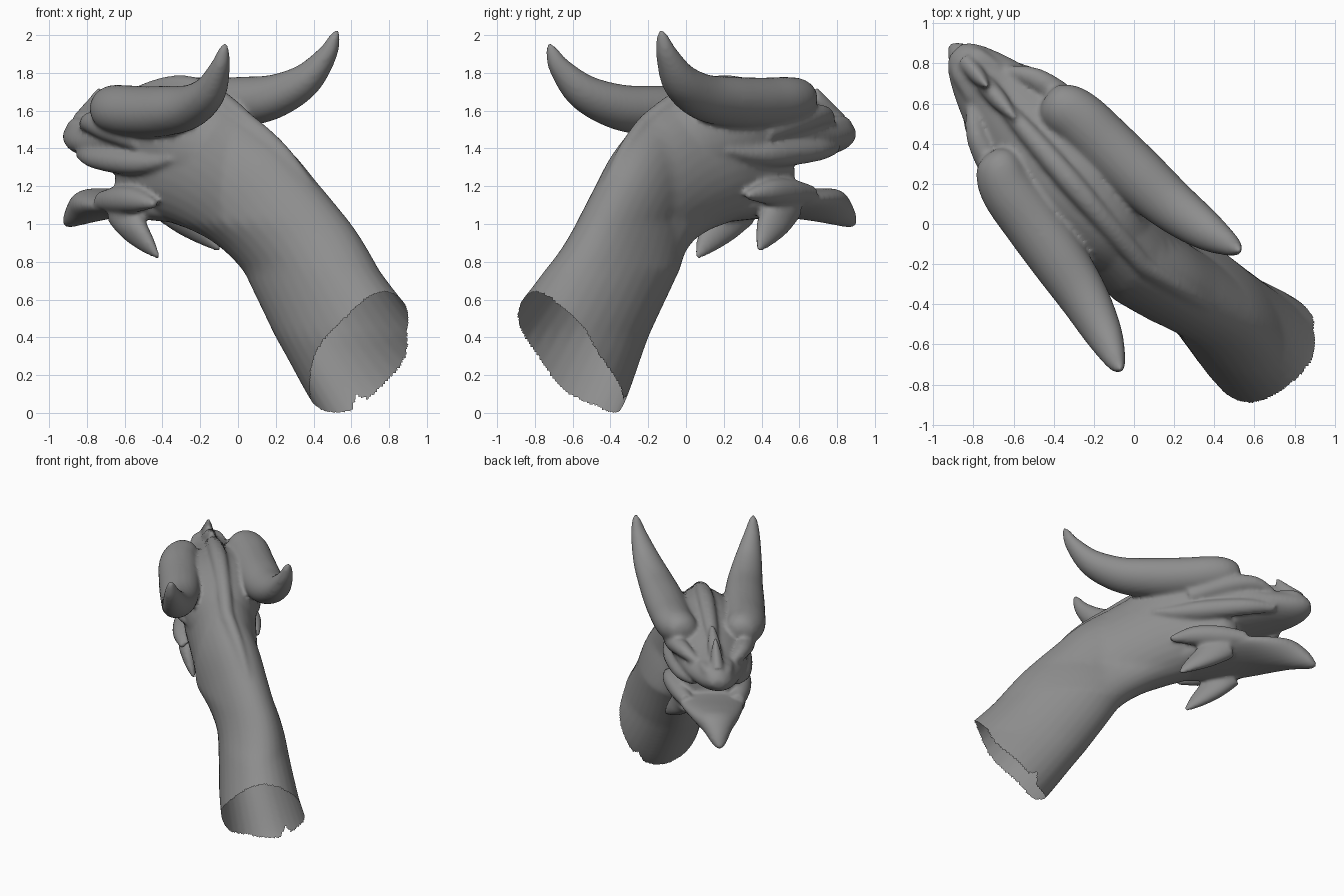
import bpy, bmesh, math
from mathutils import Vector

if "Cube" in bpy.data.objects:
    bpy.data.objects.remove(bpy.data.objects["Cube"])

R2 = math.sqrt(2)


def clamp(x):
    return min(max(x, 0), 1)


def place(u, w, z, rigid=False):
    """Local frame (u toward the snout, w sideways, z up) to world, with the slight twist of head and neck.
    rigid keeps the head's own axis behind the skull, for the horns."""
    head = -0.10 + 0.067 * u
    if rigid:
        mid, roll = head - 0.012, 0.085
    else:
        mid = max(head, -0.16 - 0.233 * u)
        low = clamp((1.0 - z) / 0.25)
        mid = mid * (1 - low) + low * 0.055 * clamp(1 - z / 0.4)
        roll = 0.085 * clamp((u + 0.5) / 0.5)
    v = mid + w
    return Vector(((-u + v) / R2, (u + v) / R2, z + roll * w))


def spline(rows, n=6):
    """Catmull-Rom interpolation of rows of numbers."""
    pts = [rows[0]] + list(rows) + [rows[-1]]
    out = []
    for i in range(1, len(pts) - 2):
        for k in range(n):
            t = k / n
            out.append([0.5 * (2 * b + (c - a) * t + (2 * a - 5 * b + 4 * c - d) * t * t
                               + (3 * b - a - 3 * c + d) * t ** 3)
                        for a, b, c, d in zip(*pts[i - 1:i + 3])])
    return out + [list(rows[-1])]


def skin(name, rings):
    """Closed skin over a list of equal rings."""
    bm = bmesh.new()
    vs = [[bm.verts.new(p) for p in r] for r in rings]
    n = len(vs[0])
    for a, b in zip(vs, vs[1:]):
        for i in range(n):
            j = (i + 1) % n
            bm.faces.new((a[i], a[j], b[j], b[i]))
    bm.faces.new(vs[0])
    bm.faces.new(vs[-1])
    bmesh.ops.recalc_face_normals(bm, faces=bm.faces)
    me = bpy.data.meshes.new(name)
    bm.to_mesh(me)
    bm.free()
    ob = bpy.data.objects.new(name, me)
    bpy.context.collection.objects.link(ob)
    parts.append(ob)


def loft(name, rows, n=32):
    """Rows: top u, top z, bottom u, bottom z, half width, taper toward the top."""
    rings = []
    for ut, zt, ub, zb, w, egg in spline(rows):
        ring = []
        for i in range(n):
            a = 2 * math.pi * i / n
            c, s = math.cos(a), math.sin(a)
            ring.append(place((ut + ub) / 2 + c * (ut - ub) / 2, max(w, 0.005) * s * (1 - egg * c),
                              (zt + zb) / 2 + c * (zt - zb) / 2))
        rings.append(ring)
    skin(name, rings)


def tube(name, rows, side=1, flat=1.0, n=20, rigid=False):
    """Rows: u, w, z, radius; flat scales the tube sideways."""
    rows = spline(rows)
    rings = []
    for i, (u, w, z, r) in enumerate(rows):
        a, b = rows[max(i - 1, 0)], rows[min(i + 1, len(rows) - 1)]
        t = (Vector(b[:3]) - Vector(a[:3])).normalized()
        n2 = t.cross(Vector((0, 1, 0))).normalized()
        n1 = n2.cross(t)
        ring = []
        for k in range(n):
            g = 2 * math.pi * k / n
            p = Vector((u, w, z)) + max(r, 0.004) * (n1 * math.cos(g) * flat + n2 * math.sin(g))
            ring.append(place(p.x, p.y * side, p.z, rigid))
        rings.append(ring)
    skin(name, rings)


parts = []
# Neck, running up into the throat
loft("neck", [
    (-1.24, .54, -.74, -.09, .30, 0), (-1.12, .63, -.62, 0, .285, 0), (-.94, .81, -.41, .3, .25, 0),
    (-.75, 1.03, -.22, .57, .225, 0), (-.57, 1.22, -.08, .77, .22, 0), (-.38, 1.41, .05, .88, .225, 0),
    (-.12, 1.58, .2, .95, .235, .1), (.12, 1.66, .38, 1.0, .25, .1), (.45, 1.6, .55, 1.05, .24, 0),
    (.64, 1.45, .68, 1.08, .20, 0), (.72, 1.38, .74, 1.12, .13, 0)])
# Skull and upper jaw
loft("skull", [
    (-.15, 1.54, -.1, 1.2, .15, .1), (.05, 1.67, .05, 1.12, .23, .05), (.3, 1.72, .3, 1.16, .28, 0),
    (.55, 1.70, .55, 1.27, .28, .05), (.75, 1.65, .75, 1.31, .25, .2), (.95, 1.59, .95, 1.34, .20, .25),
    (1.1, 1.57, 1.1, 1.36, .145, .2), (1.2, 1.54, 1.19, 1.39, .095, .1), (1.245, 1.49, 1.24, 1.43, .045, 0)])
# Lower jaw
loft("jaw", [
    (.35, 1.18, .35, 1.0, .17, 0), (.6, 1.18, .6, 1.02, .23, 0), (.8, 1.17, .8, 1.03, .225, -.1),
    (1.0, 1.18, 1.0, 1.01, .17, -.2), (1.13, 1.17, 1.13, .99, .11, -.2),
    (1.23, 1.09, 1.24, .975, .055, 0), (1.285, 1.0, 1.285, .985, .01, 0)])
# Crest along the top of the head and down the nape
tube("crest", [
    (.95, 0, 1.58, .03), (.7, 0, 1.67, .05), (.4, 0, 1.72, .06), (.15, 0, 1.69, .055),
    (-.12, 0, 1.565, .05), (-.38, 0, 1.38, .045), (-.6, 0, 1.14, .03)])
# Nose spikes
tube("nose_spike", [(1.15, 0, 1.52, .07), (1.06, 0, 1.61, .055), (1.0, 0, 1.72, .012)], flat=.7)
tube("bridge_spike", [(1.02, 0, 1.57, .06), (.9, 0, 1.63, .055), (.79, 0, 1.71, .015)], flat=.8)
for side in (-1, 1):
    # Nostril bulges, brows and cheek ridges
    tube("nostril", [(1.2, .035, 1.48, .03), (1.13, .06, 1.51, .05), (1.02, .1, 1.52, .03)], side)
    tube("brow", [(.98, .13, 1.52, .03), (.85, .21, 1.55, .055), (.65, .25, 1.52, .07),
                  (.4, .26, 1.45, .05)], side)
    tube("cheek_ridge", [(1.0, .15, 1.38, .03), (.8, .22, 1.36, .055), (.5, .25, 1.34, .065),
                         (.3, .25, 1.34, .045), (.15, .25, 1.36, .015)], side)
    # Spikes at the corner of the jaw, one pointing back and one down
    tube("jaw_spike", [(.8, .18, 1.13, .05), (.62, .22, 1.14, .07), (.44, .25, 1.14, .065),
                       (.27, .265, 1.12, .02)], side)
    tube("chin_spike", [(.66, .17, 1.09, .1), (.53, .2, 1.0, .095), (.42, .22, .91, .06),
                        (.34, .23, .835, .015)], side, flat=.7)
    # Horns, thick at the brow and curling up behind
    tube("horn", [
        (.76, .2, 1.63, .03), (.735, .205, 1.63, .08), (.67, .22, 1.63, .115), (.56, .25, 1.62, .13),
        (.38, .265, 1.61, .135), (.16, .285, 1.615, .133), (-.07, .315, 1.64, .118), (-.27, .36, 1.72, .092),
        (-.4, .4, 1.85, .056), (-.45, .415, 1.945, .03), (-.465, .417, 1.985, .01)],
        side, flat=1.08, n=28, rigid=True)

# Fuse everything into one skin
bpy.ops.object.select_all(action='DESELECT')
for ob in parts:
    ob.select_set(True)
body = parts[0]
bpy.context.view_layer.objects.active = body
bpy.ops.object.join()
body.name = "horned_head_and_neck"
rm = body.modifiers.new("fuse", 'REMESH')
rm.mode = 'VOXEL'
rm.voxel_size = 0.014
sm = body.modifiers.new("soften", 'SMOOTH')
sm.factor = 0.5
sm.iterations = 7
for m in ("fuse", "soften"):
    bpy.ops.object.modifier_apply(modifier=m)

# Open the bottom of the neck with a ragged, torn edge
bm = bmesh.new()
bm.from_mesh(body.data)
torn = []
for f in bm.faces:
    c = f.calc_center_median()
    u, v = (c.y - c.x) / R2, (c.x + c.y) / R2
    depth = (u + .87) * -.783 + (c.z - .315) * -.622
    ang = math.atan2(v - .04, c.z - .3)
    notch = .06 * max(0, 1 - abs(v - .22) / .03) if c.z < .3 else 0
    if u < -.4 and depth > .012 * math.sin(5 * ang) + .3 * max(v - .1, 0) - notch:
        torn.append(f)
bmesh.ops.delete(bm, geom=torn, context='FACES')
low = min(v.co.z for v in bm.verts)
bmesh.ops.translate(bm, verts=bm.verts, vec=(0, 0, -low))
bm.to_mesh(body.data)
bm.free()
body.data.shade_smooth()

# Dark grey hide
hide = bpy.data.materials.new("dark_hide")
hide.diffuse_color = (0.27, 0.27, 0.27, 1)
hide.use_nodes = True
hide.node_tree.nodes["Principled BSDF"].inputs["Base Color"].default_value = hide.diffuse_color
body.data.materials.clear()
body.data.materials.append(hide)
